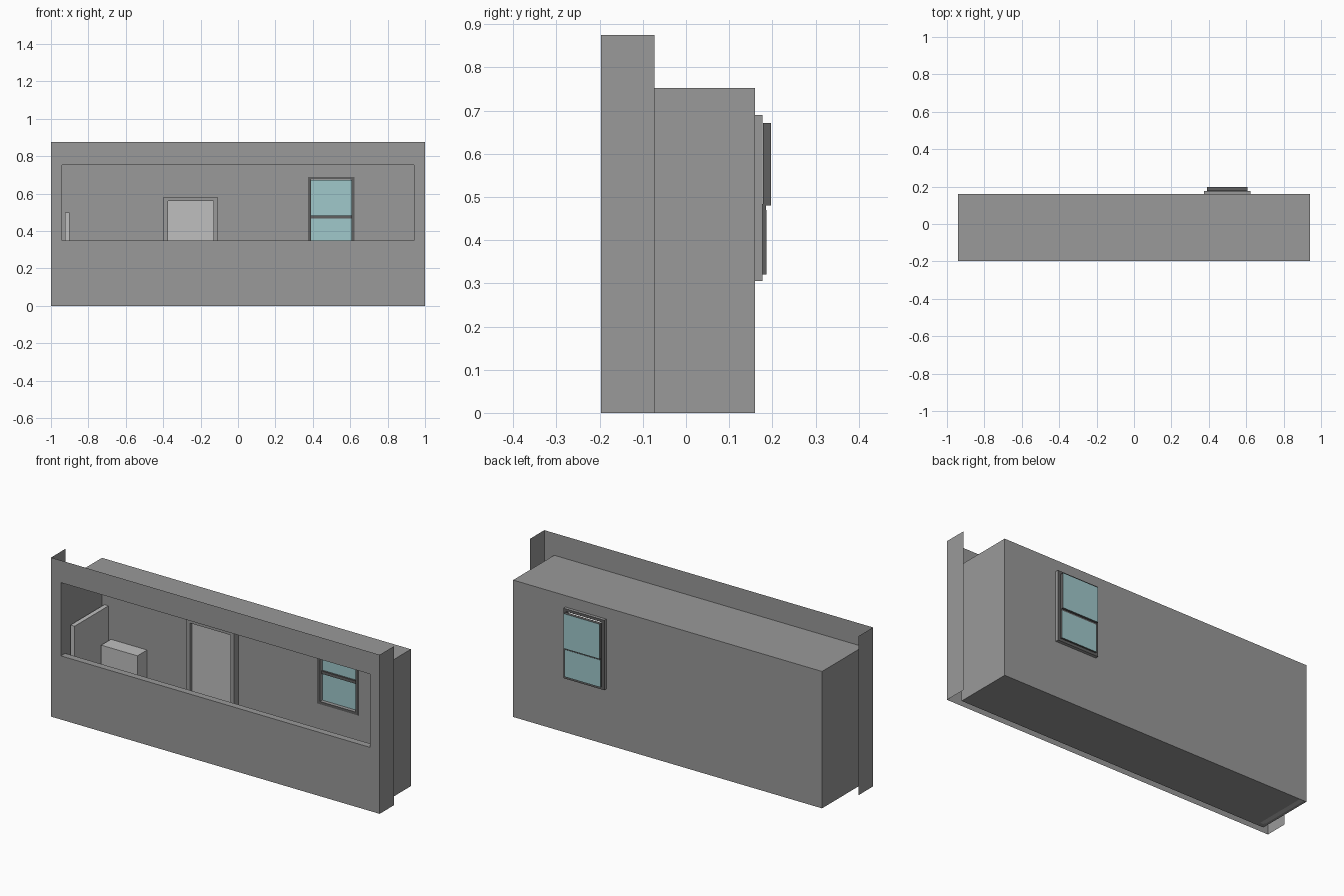
import bpy, bmesh

if "Cube" in bpy.data.objects:
    bpy.data.objects.remove(bpy.data.objects["Cube"], do_unlink=True)


def make_material(name, rgb):
    mat = bpy.data.materials.new(name)
    mat.use_nodes = True
    mat.diffuse_color = (*rgb, 1)
    mat.node_tree.nodes["Principled BSDF"].inputs["Base Color"].default_value = (*rgb, 1)
    return mat


wall_grey = make_material("wall grey", (0.32, 0.32, 0.32))
light_grey = make_material("light grey", (0.52, 0.52, 0.52))
dark_grey = make_material("dark grey", (0.115, 0.115, 0.115))
glass_blue = make_material("pale blue glass", (0.35, 0.58, 0.6))


def finish(name, bm, mats):
    bmesh.ops.remove_doubles(bm, verts=bm.verts, dist=0.0001)
    mesh = bpy.data.meshes.new(name)
    bm.to_mesh(mesh)
    bm.free()
    for mat in mats:
        mesh.materials.append(mat)
    obj = bpy.data.objects.new(name, mesh)
    bpy.context.collection.objects.link(obj)
    return obj


def quad(bm, *points):
    return bm.faces.new([bm.verts.new(p) for p in points])


def corners(rect, y):
    x0, x1, z0, z1 = rect
    return [(x0, y, z0), (x1, y, z0), (x1, y, z1), (x0, y, z1)]


def bridge(bm, loop_a, loop_b):
    for i in range(4):
        j = (i + 1) % 4
        quad(bm, loop_a[i], loop_a[j], loop_b[j], loop_b[i])


def box(name, rect, y0, y1, mats):
    """Closed box; a second material goes on the faces along y."""
    bm = bmesh.new()
    front, back = corners(rect, y0), corners(rect, y1)
    bridge(bm, back, front)
    quad(bm, *front)
    quad(bm, *reversed(back))
    for face in bm.faces:
        face.normal_update()
        face.material_index = int(len(mats) > 1 and abs(face.normal.y) > 0.5)
    return finish(name, bm, mats)


FRONT, ROOM, FLAP, BACK = -0.197, -0.16, -0.073, 0.16
outer = (-1, 1, 0, 0.875)
opening = (-0.94, 0.94, 0.35, 0.753)
room = (-0.94, 0.94, 0, 0.753)
window = (0.39, 0.607, 0.32, 0.675)

# Facade sheet with its large opening and two end returns
bm = bmesh.new()
bridge(bm, corners(outer, FRONT), corners(opening, FRONT))
for x in (-1, 1):
    quad(bm, (x, FRONT, 0), (x, FLAP, 0), (x, FLAP, 0.875), (x, FRONT, 0.875))
finish("facade", bm, [wall_grey])

# Ledge, sides and head joining the opening to the room
bm = bmesh.new()
bridge(bm, corners(opening, FRONT), corners(opening, ROOM))
finish("opening_reveal", bm, [wall_grey])

# Room shell: floor, ceiling, sides, low front wall, back wall with window hole
bm = bmesh.new()
bridge(bm, corners(room, BACK), corners(room, ROOM))
quad(bm, *corners((-0.94, 0.94, 0, 0.35), ROOM))
bridge(bm, corners(window, BACK), corners(room, BACK))
finish("room_shell", bm, [wall_grey])

# Partition and counter
box("partition", (-0.925, -0.9, 0, 0.5), -0.135, BACK - 0.001, [light_grey])
box("counter", (-0.885, -0.665, 0.001, 0.32), 0.075, BACK - 0.001, [light_grey])

# Door with its surround
for side, x0, x1 in (("left", -0.13, -0.108), ("right", -0.4, -0.375)):
    box(f"door_jamb_{side}", (x0, x1, 0.001, 0.58), 0.12, BACK - 0.001, [wall_grey])
box("door_head", (-0.375, -0.13, 0.56, 0.58), 0.12, BACK - 0.001, [wall_grey])
box("door_panel", (-0.375, -0.13, 0.001, 0.56), 0.135, BACK - 0.001, [light_grey])

# Window frame: four bars, dark on the faces and wall grey on the edges
wx0, wx1, wz0, wz1 = window
fx0, fx1, fz0, fz1 = 0.373, 0.622, 0.305, 0.69
bars = {
    "left": (wx1, fx1, fz0, fz1),
    "right": (fx0, wx0, fz0, fz1),
    "sill": (wx0, wx1, fz0, wz0),
    "head": (wx0, wx1, wz1, fz1),
}
for name, rect in bars.items():
    box(f"window_frame_{name}", rect, BACK - 0.004, 0.177, [wall_grey, dark_grey])
box("window_rail", (wx0, wx1, 0.468, 0.484), 0.168, 0.185, [dark_grey])

# Sashes: glass on both faces and dark edges
box("upper_sash", (wx0, wx1, 0.48, 0.672), 0.178, 0.197, [dark_grey, glass_blue])
box("lower_sash", (wx0, wx1, 0.32, 0.47), 0.176, 0.187, [dark_grey, glass_blue])
